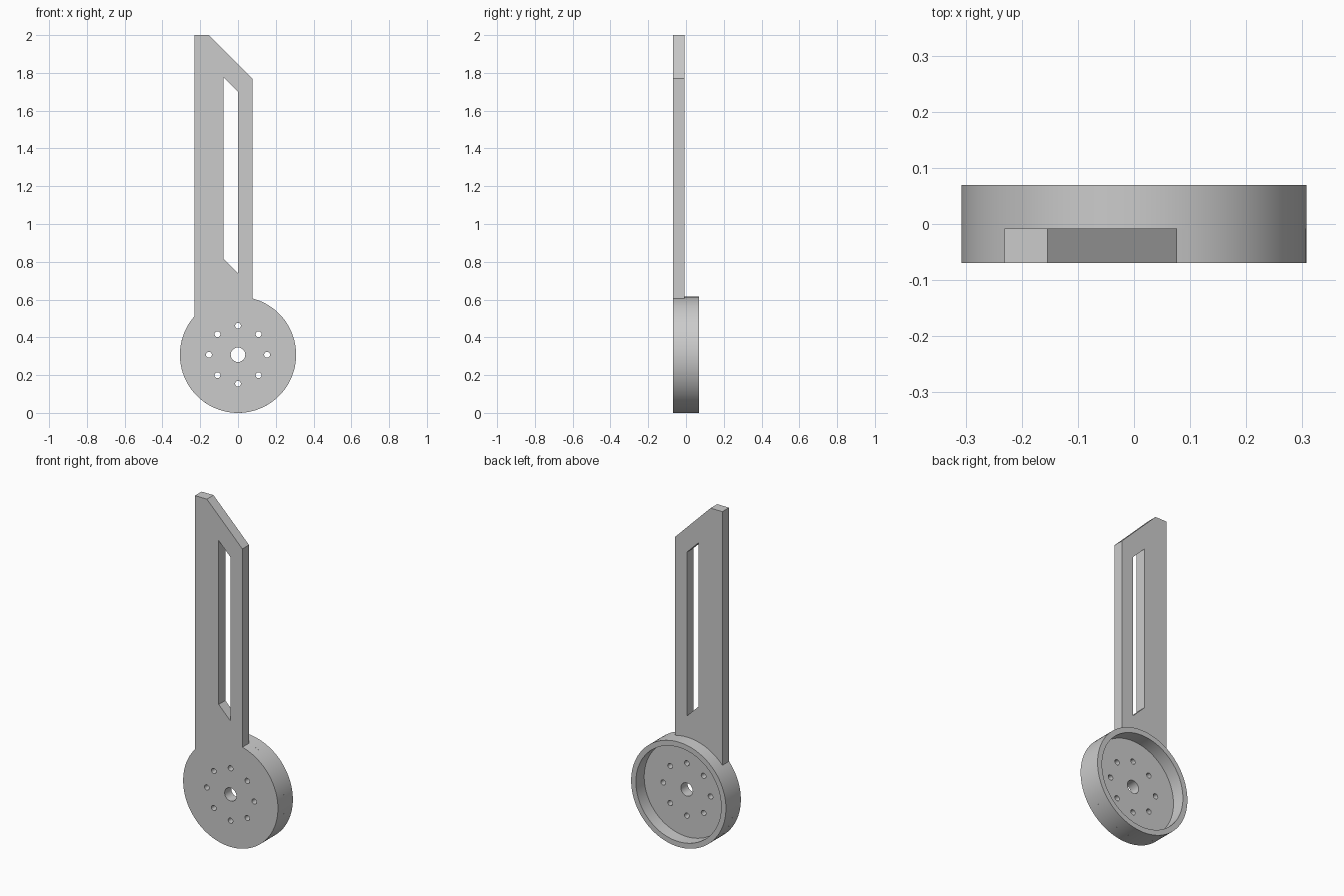
import bpy
import bmesh
from math import acos, cos, sin, pi, tau
from mathutils import Matrix

cube = bpy.data.objects.get("Cube")
if cube:
    bpy.data.objects.remove(cube, do_unlink=True)

U = 1 / 130            # one design unit
HUB_R, HUB_Z = 40, 40  # hub radius and centre height

grey = bpy.data.materials.new("light grey")
grey.use_nodes = True
grey.diffuse_color = (0.6, 0.6, 0.6, 1)
grey.node_tree.nodes["Principled BSDF"].inputs["Base Color"].default_value = (0.6, 0.6, 0.6, 1)


def arc(x, z, r, n, start=0.0, end=tau):
    """Points of an arc; a full circle leaves out the repeated last point."""
    closed = abs(end - start - tau) < 1e-6
    count = n if closed else n + 1
    return [(x + r * cos(start + (end - start) * i / n),
             z + r * sin(start + (end - start) * i / n)) for i in range(count)]


def plate(name, loops, y0, y1):
    """Extrude an outline with holes (x, z) from y0 to y1."""
    curve = bpy.data.curves.new(name + "_profile", 'CURVE')
    curve.dimensions = '2D'
    curve.fill_mode = 'BOTH'
    curve.extrude = (y1 - y0) / 2
    for loop in loops:
        spline = curve.splines.new('POLY')
        spline.points.add(len(loop) - 1)
        for point, (x, z) in zip(spline.points, loop):
            point.co = (x, z, 0, 1)
        spline.use_cyclic_u = True
    helper = bpy.data.objects.new(name + "_helper", curve)
    bpy.context.collection.objects.link(helper)
    graph = bpy.context.evaluated_depsgraph_get()
    mesh = bpy.data.meshes.new_from_object(helper.evaluated_get(graph))
    bpy.data.objects.remove(helper, do_unlink=True)
    bpy.data.curves.remove(curve)

    # Stand the profile upright, weld it and scale it
    bm = bmesh.new()
    bm.from_mesh(mesh)
    bm.transform(Matrix.Scale(U, 4) @ Matrix.Translation((0, (y0 + y1) / 2, 0))
                 @ Matrix.Rotation(pi / 2, 4, 'X'))
    bmesh.ops.remove_doubles(bm, verts=bm.verts, dist=1e-5)
    bmesh.ops.recalc_face_normals(bm, faces=bm.faces)
    bm.to_mesh(mesh)
    bm.free()
    mesh.name = name
    mesh.materials.clear()
    mesh.materials.append(grey)
    obj = bpy.data.objects.new(name, mesh)
    bpy.context.collection.objects.link(obj)
    bpy.ops.object.select_all(action='DESELECT')
    obj.select_set(True)
    bpy.context.view_layer.objects.active = obj
    bpy.ops.object.shade_smooth_by_angle(angle=pi / 6)
    return obj


# Arm and hub floor: round hub running into a straight arm with a bevelled tip
left, right = -30, 10
outline = arc(0, HUB_Z, HUB_R, 84, acos(left / HUB_R), tau + acos(right / HUB_R))
outline += [(right, 230), (-20, 260), (left, 260)]

# Slanted slot, centre bore and ring of bolt holes
slot = [(-10, 106), (0, 96), (0, 221), (-10, 231)]
bore = arc(0, HUB_Z, 5, 48)
bolts = [arc(x, z, 2, 24) for x, z in arc(0, HUB_Z, 20, 8)]
plate("arm_and_hub_floor", [outline, slot, bore] + bolts, -9, -1)

# Raised rim behind the hub
plate("hub_rim", [arc(0, HUB_Z, HUB_R, 96), arc(0, HUB_Z, 36, 96)], -1, 9)
